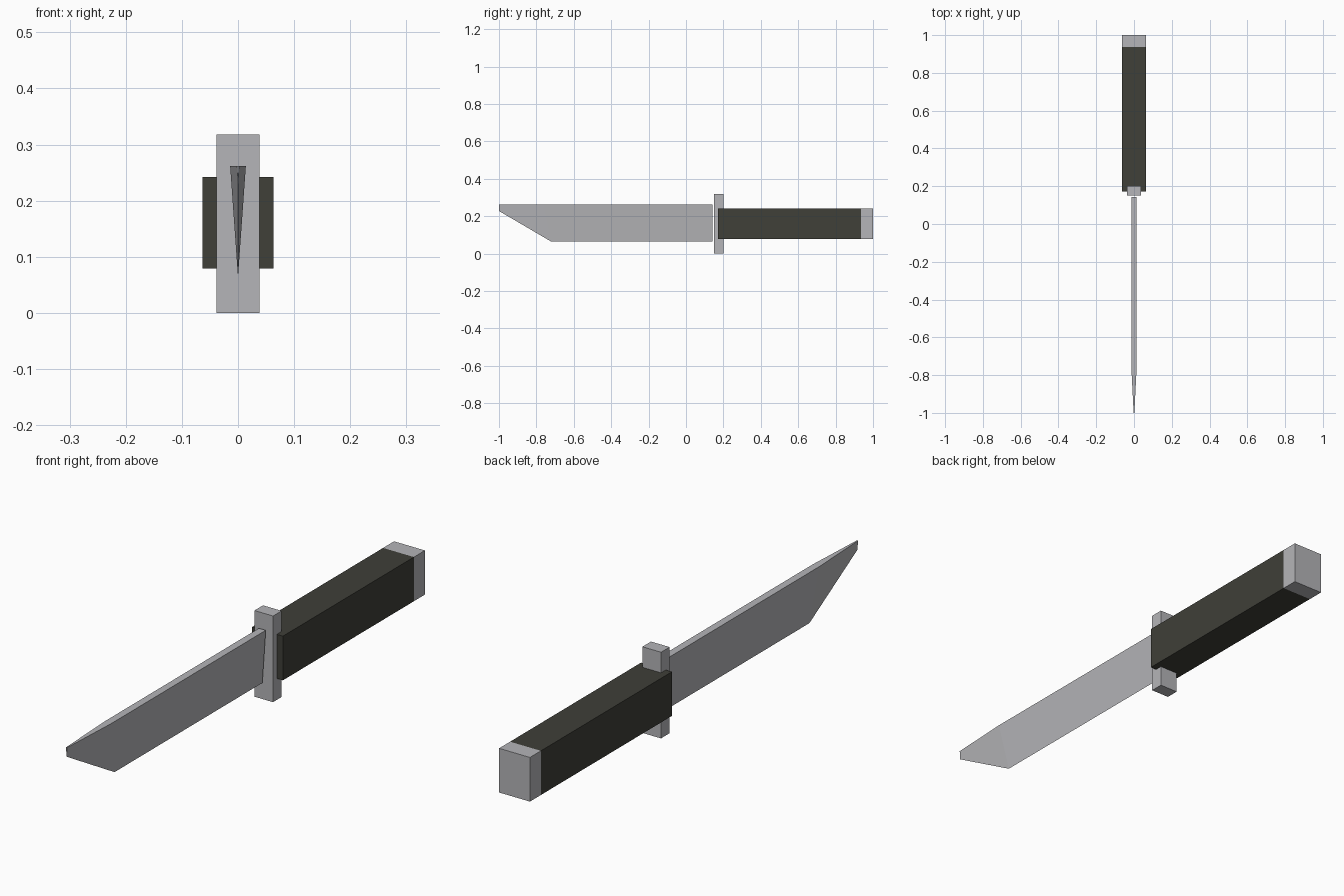
import bpy

if "Cube" in bpy.data.objects:
    bpy.data.objects.remove(bpy.data.objects["Cube"])


def material(name, rgb):
    m = bpy.data.materials.new(name)
    m.diffuse_color = (*rgb, 1)
    m.use_nodes = True
    m.node_tree.nodes["Principled BSDF"].inputs["Base Color"].default_value = m.diffuse_color
    return m


steel = material("steel grey", (0.46, 0.46, 0.48))
grip = material("dark olive grip", (0.05, 0.05, 0.04))


def mesh_part(name, verts, faces, mat):
    me = bpy.data.meshes.new(name)
    me.from_pydata(verts, [], faces)
    me.materials.append(mat)
    ob = bpy.data.objects.new(name, me)
    bpy.context.collection.objects.link(ob)
    return ob


def box(name, half_width, y0, y1, z0, z1, mat):
    verts = [(x, y, z) for x in (-half_width, half_width) for y in (y0, y1) for z in (z0, z1)]
    faces = [(0, 1, 3, 2), (4, 6, 7, 5), (0, 4, 5, 1), (2, 3, 7, 6), (0, 2, 6, 4), (1, 5, 7, 3)]
    return mesh_part(name, verts, faces, mat)


# Handle, end cap and crossguard
box("handle", 0.063, 0.172, 0.936, 0.079, 0.242, grip)
box("pommel_cap", 0.063, 0.936, 1.0, 0.079, 0.242, steel)
box("crossguard", 0.038, 0.15, 0.2, 0.0, 0.318, steel)

# Wedge blade: triangular sections (spine y, edge y, spine half width, edge z)
TOP = 0.262
sections = [(0.142, 0.142, 0.014, 0.064), (-0.76, -0.72, 0.014, 0.064), (-1.0, -1.0, 0.002, 0.228)]
verts = []
for spine_y, edge_y, w, edge_z in sections:
    verts += [(-w, spine_y, TOP), (w, spine_y, TOP), (0, edge_y, edge_z)]
faces = [(0, 2, 1), (6, 7, 8)]
for s in (0, 3):
    for i in range(3):
        j = (i + 1) % 3
        faces.append((s + i, s + j, s + 3 + j, s + 3 + i))
mesh_part("blade", verts, faces, steel)
